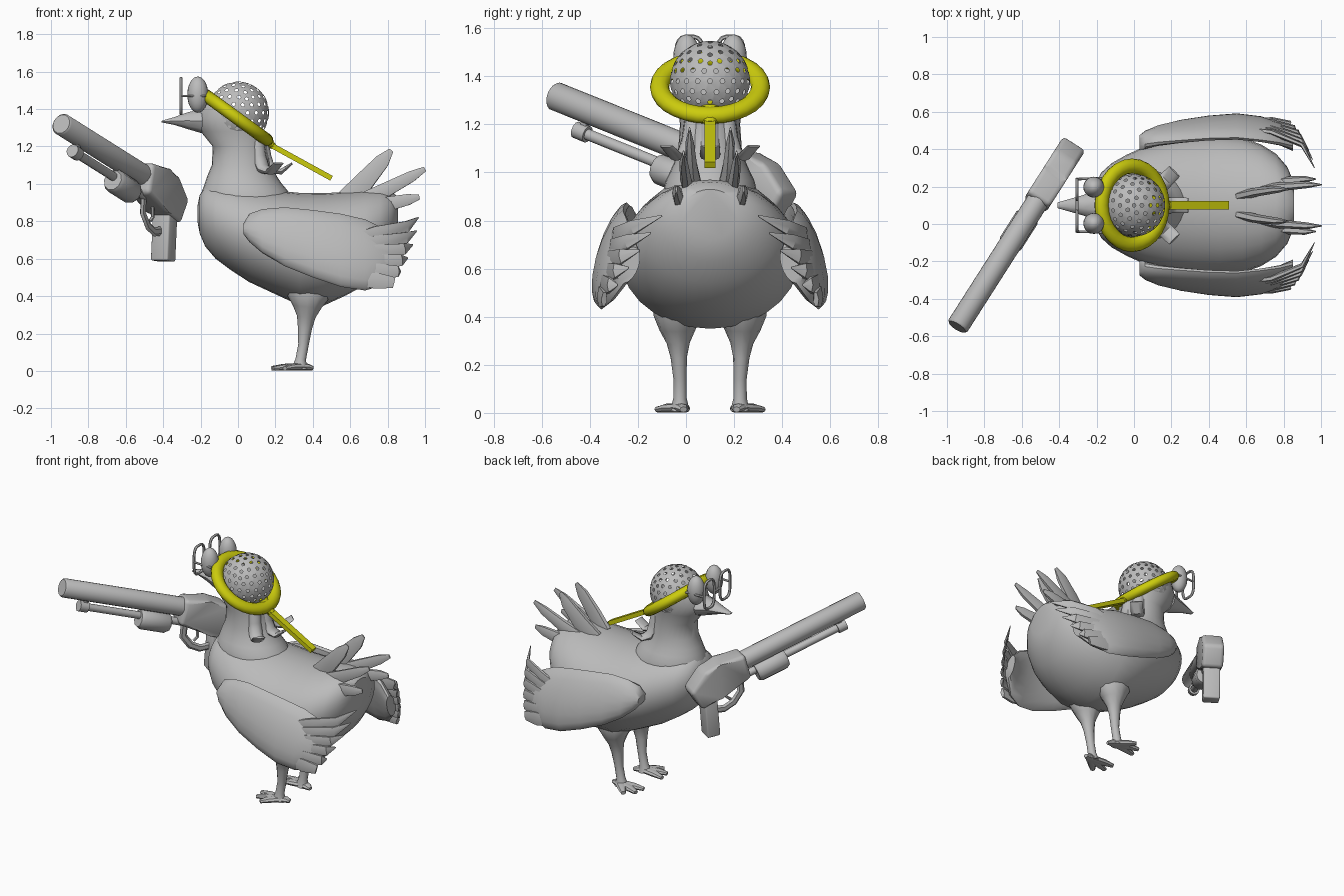
import bpy, bmesh, math
from math import sin, cos, pi, radians
from mathutils import Vector, Matrix

cube = bpy.data.objects.get("Cube")
if cube:
    bpy.data.objects.remove(cube)

MID = 0.1  # bird's centre plane in y


def material(name, colour):
    m = bpy.data.materials.new(name)
    m.use_nodes = True
    m.diffuse_color = colour
    m.node_tree.nodes["Principled BSDF"].inputs["Base Color"].default_value = colour
    return m


GREY = material("plain grey", (0.5, 0.5, 0.5, 1))
YELLOW = material("bright yellow", (0.6, 0.6, 0.004, 1))


def finish(name, bm, mat=GREY, angle=40):
    """Turn a bmesh into an object, smooth except at sharp edges."""
    bmesh.ops.recalc_face_normals(bm, faces=bm.faces)
    for f in bm.faces:
        f.smooth = True
    for e in bm.edges:
        e.smooth = e.calc_face_angle(0) < radians(angle)
    me = bpy.data.meshes.new(name)
    bm.to_mesh(me)
    bm.free()
    me.materials.append(mat)
    ob = bpy.data.objects.new(name, me)
    bpy.context.collection.objects.link(ob)
    return ob


def loft(rings, closed=False):
    """Skin a list of equal rings of points."""
    bm = bmesh.new()
    rows = [[bm.verts.new(p) for p in r] for r in rings]
    n = len(rows[0])
    pairs = list(zip(rows, rows[1:])) + ([(rows[-1], rows[0])] if closed else [])
    for a, b in pairs:
        for i in range(n):
            j = (i + 1) % n
            bm.faces.new((a[i], a[j], b[j], b[i]))
    if not closed:
        bm.faces.new(rows[0])
        bm.faces.new(rows[-1])
    return bm


def tube(name, pts, radii, up=(0, 0, 1), n=10, mat=GREY, closed=False, turn=0.0):
    """Sweep ellipses (side radius, up radius) along a path."""
    pts = [Vector(p) for p in pts]
    rings = []
    for i, p in enumerate(pts):
        a = pts[i - 1] if i or closed else p
        b = pts[(i + 1) % len(pts)] if closed or i + 1 < len(pts) else p
        t = (b - a).normalized()
        side = t.cross(Vector(up)).normalized()
        top = side.cross(t)
        r = radii[i] if isinstance(radii, list) else radii
        ra, rb = r if isinstance(r, tuple) else (r, r)
        ang = [2 * pi * (k + turn) / n for k in range(n)]
        rings.append([p + side * ra * cos(w) + top * rb * sin(w) for w in ang])
    return finish(name, loft(rings, closed), mat)


def ball(name, centre, size):
    bm = bmesh.new()
    bmesh.ops.create_uvsphere(bm, u_segments=20, v_segments=12, radius=1)
    bmesh.ops.transform(bm, verts=bm.verts,
                        matrix=Matrix.Translation(centre) @ Matrix.Diagonal((*size, 1)))
    return finish(name, bm)


CIRCLE = [(cos(2 * pi * k / 28), sin(2 * pi * k / 28)) for k in range(28)]

# Torso, front to back: x, bottom, top, half width
torso = [(-.217, .8, .88, .05), (-.205, .735, .94, .12), (-.175, .665, .985, .175),
         (-.12, .6, 1.0, .225), (-.04, .54, 1.0, .27), (.06, .475, .985, .315),
         (.2, .41, .965, .355), (.33, .35, .952, .372), (.46, .35, .95, .374),
         (.58, .405, .958, .36), (.68, .46, .968, .325), (.76, .54, .97, .275),
         (.82, .63, .96, .205), (.855, .72, .93, .12)]
finish("torso", loft([[(x, MID + w * c, (lo + hi) / 2 + (hi - lo) / 2 * s) for c, s in CIRCLE]
                      for x, lo, hi, w in torso]))

# Neck and head: height, front x, back x, half width
neck = [(.84, -.19, .33, .2), (.92, -.2, .29, .195), (.965, -.192, .265, .185), (1.0, -.178, .235, .168),
        (1.04, -.165, .208, .15), (1.1, -.14, .178, .132), (1.2, -.135, .16, .125),
        (1.28, -.2, .17, .135), (1.35, -.225, .17, .15), (1.42, -.205, .16, .14),
        (1.5, -.17, .14, .12)]
bm = loft([[((a + b) / 2 + (b - a) / 2 * c, MID + w * s, z) for c, s in CIRCLE]
           for z, a, b, w in neck])
# slice the skull open along the tilted rim
tilt = Vector((.59, 0, .81)).normalized()
bmesh.ops.bisect_plane(bm, geom=bm.verts[:] + bm.edges[:] + bm.faces[:],
                       plane_co=(-.01, MID, 1.335), plane_no=tilt, clear_outer=True)
bmesh.ops.holes_fill(bm, edges=[e for e in bm.edges if e.is_boundary])
finish("neck_and_head", bm)

tube("beak", [(-.19, MID, 1.335), (-.27, MID, 1.338), (-.34, MID, 1.336), (-.41, MID, 1.333)],
     [(.09, .068), (.055, .047), (.035, .022), (.015, .004)])

# Perforated dome
bm = bmesh.new()
bmesh.ops.create_icosphere(bm, subdivisions=3, radius=.168)
corners = bm.verts[:]
bmesh.ops.bevel(bm, geom=corners, offset=.011, offset_type='OFFSET', segments=1,
                profile=.5, affect='VERTICES')
holes = [f for f in bm.faces if f.calc_area() < .0006 and len(f.verts) in (5, 6)
         and max(e.calc_length() for e in f.edges) < .016]
bmesh.ops.delete(bm, geom=holes, context='FACES_ONLY')
bmesh.ops.translate(bm, verts=bm.verts, vec=(0, MID, 1.38))
finish("perforated_dome", bm)

# Yellow hoop and handle
slope = Vector((.81, 0, -.59)).normalized()
hub = Vector((-.01, MID, 1.355))
hoop = [hub + slope * .2 * c + Vector((0, .21 * s, 0)) for c, s in CIRCLE]
tube("hoop", hoop, (.04, .034), up=tilt, n=12, mat=YELLOW, closed=True)
tube("hoop_joint", [(.09, MID, 1.275), (.14, MID, 1.24), (.19, MID, 1.2)],
     [(.05, .03), (.045, .035), (.024, .018)], mat=YELLOW)
tube("handle", [(.15, MID, 1.222), (.5, MID, 1.03)], (.032, .02), n=4, turn=.5, mat=YELLOW)

# Spectacle bridge
tube("bridge", [(-.305, MID - .03, 1.47), (-.305, MID + .03, 1.47)], .009, n=6)


def prong(name, ox, oy, dx, dy):
    """Stub under the hoop that curls outward into a flat lip."""
    path = [(-.02, 1.24), (0, 1.14), (.035, 1.08), (.09, 1.065), (.15, 1.11)]
    tube(name, [(ox + dx * r, oy + dy * r, z) for r, z in path],
         [(.043, .043), (.043, .042), (.043, .03), (.042, .016), (.04, .006)], n=10)


prong("rear_prong", .14, MID, 1, 0)

wing_sections = [(.03, .79, .73, .33), (.06, .84, .69, .35), (.13, .865, .63, .375),
                 (.25, .875, .56, .4), (.4, .86, .5, .42), (.55, .84, .45, .43),
                 (.68, .81, .43, .415), (.78, .76, .46, .385), (.85, .69, .54, .34)]

# Everything that comes in pairs
for side, label in ((1, "left"), (-1, "right")):
    def at(x, off, z):
        return Vector((x, MID + side * off, z))

    ball(label + "_eye", at(-.215, .097, 1.477), (.056, .056, .097))
    lens = [at(-.305, .085 + .055 * math.copysign(abs(cos(a)) ** .6, cos(a)),
               1.47 + .095 * math.copysign(abs(sin(a)) ** .6, sin(a)))
            for a in (2 * pi * (k + .5) / 20 for k in range(20))]
    tube(label + "_lens_frame", lens, .009, up=(1, 0, 0), n=6, closed=True)
    tube(label + "_temple_arm", [at(-.305, .14, 1.47), at(-.17, .145, 1.47)], .007, n=6)

    # wing: leaning lens-shaped slices
    rings = []
    for x, top, low, off in wing_sections:
        h, ring = (top - low) / 2, []
        for k in range(16):
            a = 2 * pi * k / 16
            dz = h * sin(a)
            ring.append(at(x, off - .27 * dz - .4 * dz * dz + .045 * cos(a), (top + low) / 2 + dz))
        rings.append(ring)
    finish(label + "_wing", loft(rings))

    # wing feathers sweep up, fan out and curl inward
    for i in range(6):
        f = i / 5
        z0, z1 = .7 - .21 * f, .82 - .36 * f
        tip = .965 - .03 * f - .11 * f * f
        tube(f"{label}_wing_feather_{i + 1}",
             [at(.6, .41 + .045 * f, z0), at(.74, .39 + .065 * f, z0 * .75 + z1 * .25),
              at(.42 + tip / 2, .32 + .12 * f, z0 * .4 + z1 * .6), at(tip, .2 + .23 * f, z1)],
             [(.014, .03), (.016, .05), (.013, .034), (.002, .004)], n=6)

    # tail feathers
    for i, (x0, z0, x1, z1, w, off) in enumerate([(.58, .92, .82, 1.18, .06, .075),
                                                  (.64, .9, 1.0, 1.08, .045, .1),
                                                  (.68, .87, .97, .93, .045, .13)]):
        tube(f"{label}_tail_feather_{i + 1}",
             [at(x0, off - .02, z0), at(x0 * .6 + x1 * .4, off, z0 * .64 + z1 * .36),
              at(x0 * .2 + x1 * .8, off + .01, z0 * .22 + z1 * .78), at(x1, off + .01, z1)],
             [(.025, w), (.024, w), (.018, w * .75), (.004, .015)], n=6)

    # leg and foot
    tube(label + "_leg", [at(.38, .13, .47), at(.375, .135, .4), at(.37, .135, .345), at(.365, .132, .29),
                          at(.358, .13, .23), at(.35, .125, .14), at(.335, .125, .06), at(.33, .125, .01)],
         [(.1, .13), (.1, .115), (.075, .078), (.048, .05), (.034, .038), (.027, .028),
          (.028, .028), (.04, .045)], up=(1, 0, 0), n=12)
    for i, (x, off) in enumerate([(.18, .1), (.19, .17), (.25, .22), (.4, .11)]):
        tube(f"{label}_toe_{i + 1}",
             [at(.34, .125, .022), at(.34 * .4 + x * .6, .05 + off * .6, .02), at(x, off, .014)],
             [(.034, .02), (.028, .018), (.016, .012)], n=8)

    prong(label + "_prong", .11, MID + side * .075, .71, side * .71)

# Gun, laid out along its own axis: distance from muzzle, height, sideways
muzzle = Vector((-.945, -.55, 1.32))
along = Vector((.62, .97, -.39)).normalized()
across = along.cross(Vector((0, 0, 1))).normalized()
rise = across.cross(along)


def gun(t, h, s=0):
    return muzzle + along * t + rise * h + across * s


def plate(name, outline, half, rounding):
    """Extrude a side outline to both sides and round its edges."""
    bm = loft([[gun(t, h, s) for t, h in outline] for s in (-half, half)])
    bmesh.ops.bevel(bm, geom=bm.edges[:], offset=rounding, segments=3, profile=.5,
                    affect='EDGES', clamp_overlap=True)
    finish(name, bm)


tube("barrel", [gun(0, 0), gun(.01, 0), gun(.9, 0)], [.052, .06, .06], n=20)
tube("magazine_tube", [gun(.15, -.1), gun(.9, -.1)], .024, n=12)
tube("magazine_cap", [gun(.15, -.1), gun(.21, -.1)], .036, n=12)
plate("barrel_clamp", [(.17, -.12), (.2, -.12), (.2, 0), (.17, 0)], .015, .003)
tube("fore_grip", [gun(.58, -.12), gun(.6, -.12), gun(.77, -.12), gun(.79, -.12)],
     [.055, .066, .066, .055], n=10)
plate("receiver", [(.83, .064), (1.0, .085), (1.11, .08), (1.24, -.01), (1.205, -.155),
                   (1.06, -.14), (.84, -.105)], .07, .025)
plate("grip", [(1.08, -.1), (1.17, -.1), (1.235, -.36), (1.15, -.38)], .054, .01)
tube("trigger_guard", [gun(.9, -.1), gun(.92, -.19), gun(.99, -.24), gun(1.06, -.25), gun(1.13, -.22)],
     (.025, .012), up=across, n=6)
tube("trigger", [gun(1.0, -.12), gun(1.02, -.18), gun(1.0, -.21)], .01, up=across, n=6)
